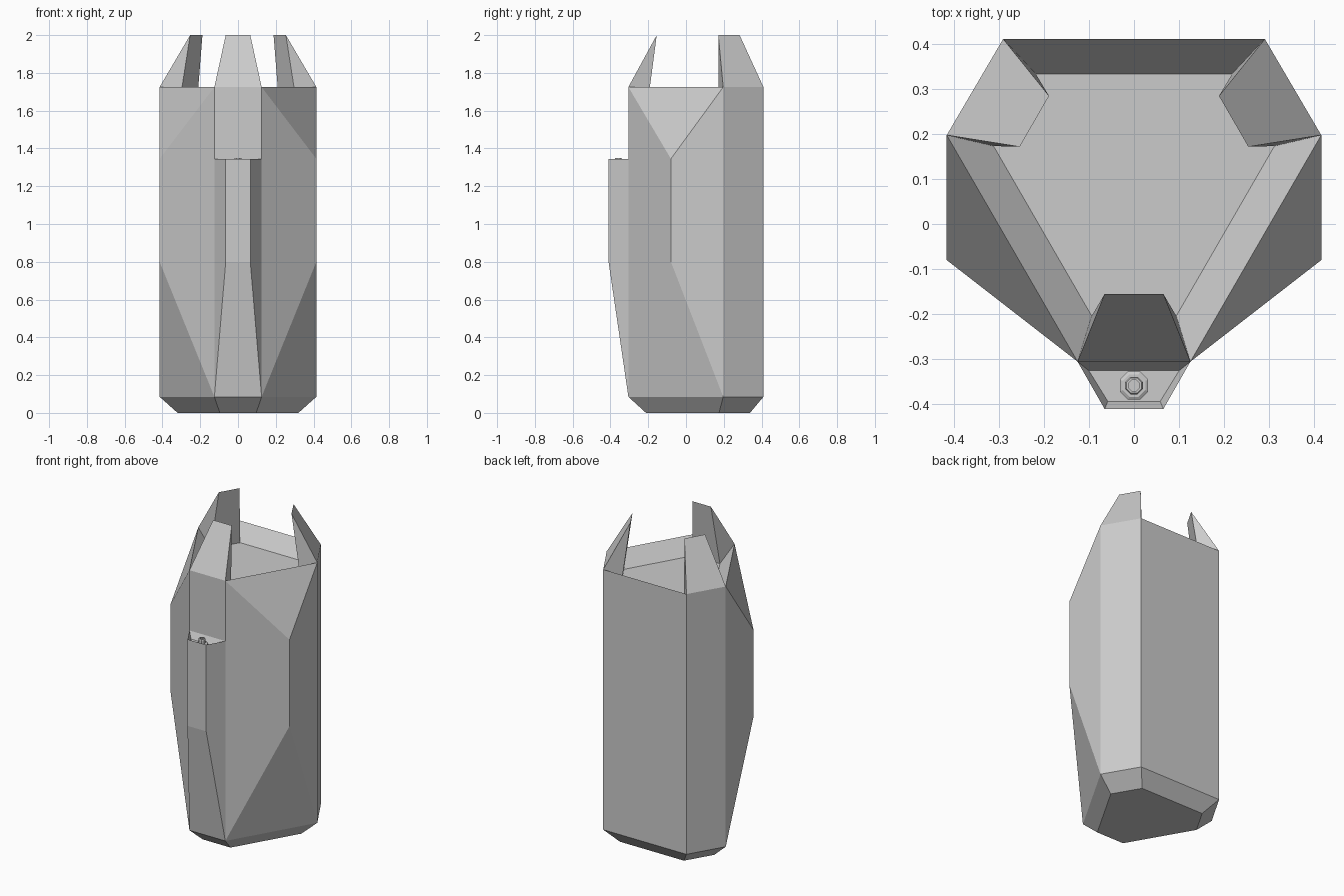
import bpy, bmesh
from math import sin, cos, pi

if "Cube" in bpy.data.objects:
    bpy.data.objects.remove(bpy.data.objects["Cube"])

CY = 0.10          # axis of the three-fold cross-section
HEX = [(-.125, -.305), (.125, -.305), (.415, .197), (.29, .41), (-.29, .41), (-.415, .197)]


def new_bm_object(name, bm):
    bmesh.ops.recalc_face_normals(bm, faces=bm.faces)
    mesh = bpy.data.meshes.new(name)
    bm.to_mesh(mesh)
    bm.free()
    ob = bpy.data.objects.new(name, mesh)
    bpy.context.collection.objects.link(ob)
    return ob


def ring(bm, pts, z):
    return [bm.verts.new((x, y, z)) for x, y in pts]


def scaled(s):
    return [(x * s, CY + (y - CY) * s) for x, y in HEX]


def bridge(bm, a, b):
    n = len(a)
    for i in range(n):
        j = (i + 1) % n
        bm.faces.new((a[i], a[j], b[j], b[i]))


# Body: chamfered base, hexagonal shell, bulged sides, dished top, three prongs
bm = bmesh.new()
base = ring(bm, scaled(.77), 0)
low = ring(bm, HEX, .085)
top = ring(bm, HEX, 1.725)
floor = ring(bm, scaled(.75), 1.63)
bm.faces.new(base)
bm.faces.new(floor)
bridge(bm, base, low)
for i in range(6):
    j = (i + 1) % 6
    if i in (1, 5):
        # bulged side with a vertical ridge
        x = .415 if i == 1 else -.415
        r0 = bm.verts.new((x, -.08, .80))
        r1 = bm.verts.new((x, -.08, 1.345))
        bm.faces.new((low[i], r0, r1, top[i]))
        bm.faces.new((r0, low[j], top[j], r1))
        bm.faces.new((low[i], low[j], r0))
        bm.faces.new((top[i], r1, top[j]))
    else:
        bm.faces.new((low[i], low[j], top[j], top[i]))
    if i % 2:
        # sloping inner rim
        bm.faces.new((top[i], top[j], floor[j], floor[i]))
    else:
        # prong leaning inwards to a knife edge
        a = i // 2 * 2 * pi / 3
        tip = []
        for x, y in ((-.065, -.255), (.065, -.255)):
            tip.append(bm.verts.new((x * cos(a) - y * sin(a), CY + x * sin(a) + y * cos(a), 2)))
        bm.faces.new((top[i], top[j], tip[1], tip[0]))
        bm.faces.new((floor[i], tip[0], tip[1], floor[j]))
        bm.faces.new((top[i], tip[0], floor[i]))
        bm.faces.new((top[j], floor[j], tip[1]))
new_bm_object("canister_body", bm)

# Front spine: tapered at the bottom, shallow pocket in its top
bm = bmesh.new()
outline = [(-.125, -.305), (-.065, -.41), (.065, -.41), (.125, -.305)]
bottom = [bm.verts.new((x, -.305, .085)) for x in (-.125, .125)]
mid = ring(bm, outline[1:3], .80)
rim = ring(bm, outline, 1.345)
pocket = ring(bm, [(-.1, -.325), (-.058, -.393), (.058, -.393), (.1, -.325)], 1.305)
bm.faces.new((bottom[0], bottom[1], mid[1], mid[0]))
bm.faces.new((mid[0], mid[1], rim[2], rim[1]))
bm.faces.new((bottom[0], mid[0], rim[1], rim[0]))
bm.faces.new((bottom[1], rim[3], rim[2], mid[1]))
bm.faces.new((bottom[0], rim[0], rim[3], bottom[1]))
bridge(bm, rim, pocket)
bm.faces.new(pocket)
new_bm_object("front_spine", bm)

# Small stepped eight-sided valve in the pocket
bm = bmesh.new()
profile = [(.034, 1.305), (.034, 1.318), (.027, 1.322), (.021, 1.322),
           (.021, 1.345), (.018, 1.35), (.013, 1.35), (.013, 1.34)]
rings = []
for r, z in profile:
    pts = [(r * cos((k + .5) * pi / 4), -.358 + r * sin((k + .5) * pi / 4)) for k in range(8)]
    rings.append(ring(bm, pts, z))
for a, b in zip(rings, rings[1:]):
    bridge(bm, a, b)
bm.faces.new(rings[0])
bm.faces.new(rings[-1])
new_bm_object("valve", bm)
